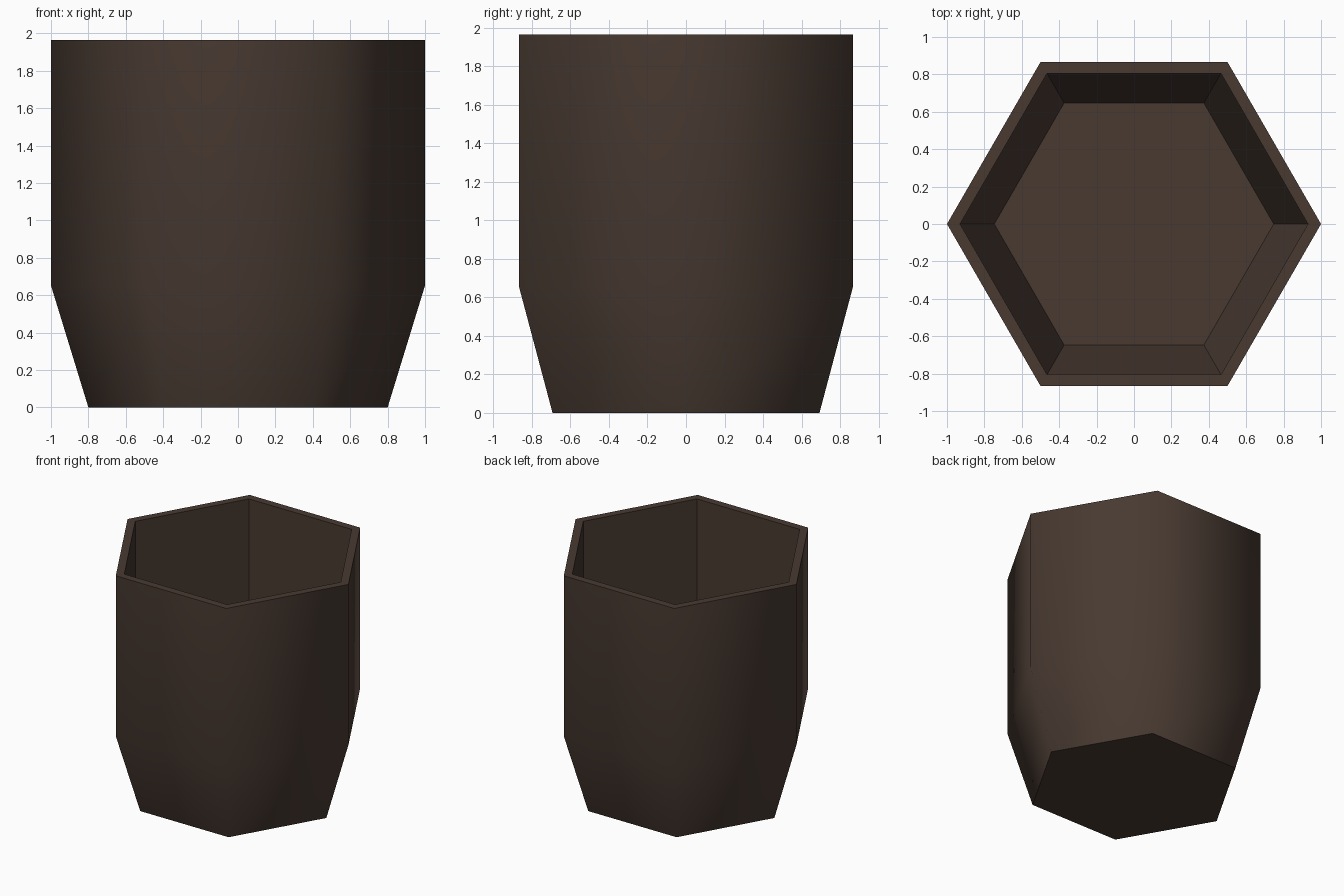
import bpy, bmesh, math

if "Cube" in bpy.data.objects:
    bpy.data.objects.remove(bpy.data.objects["Cube"])

clay = bpy.data.materials.new("dark brown clay")
clay.diffuse_color = (0.065, 0.042, 0.031, 1)
clay.use_nodes = True
clay.node_tree.nodes["Principled BSDF"].inputs["Base Color"].default_value = clay.diffuse_color

# Profile (radius, height): outer wall up, over the rim, inner wall down to the floor
profile = [(0.80, 0.0), (1.0, 0.652), (1.0, 1.965),
           (0.93, 1.965), (0.93, 0.663), (0.747, 0.06)]
SIDES = 6

bm = bmesh.new()
rings = []
for r, z in profile:
    rings.append([bm.verts.new((r * math.cos(i * math.tau / SIDES),
                                r * math.sin(i * math.tau / SIDES), z))
                  for i in range(SIDES)])

# Walls and rim: only the outer wall is shaded smooth
outer_faces = set()
for k in range(len(rings) - 1):
    a, b = rings[k], rings[k + 1]
    for i in range(SIDES):
        j = (i + 1) % SIDES
        f = bm.faces.new((a[i], a[j], b[j], b[i]))
        if k < 2:
            f.smooth = True
            outer_faces.add(f)

# Underside and inner floor
bm.faces.new(list(reversed(rings[0])))
bm.faces.new(rings[-1])

# Keep the rim and base edges crisp
for e in bm.edges:
    e.smooth = all(f in outer_faces for f in e.link_faces)

mesh = bpy.data.meshes.new("hexagonal_cup")
bm.to_mesh(mesh)
bm.free()
mesh.materials.append(clay)
cup = bpy.data.objects.new("hexagonal_cup", mesh)
bpy.context.collection.objects.link(cup)
